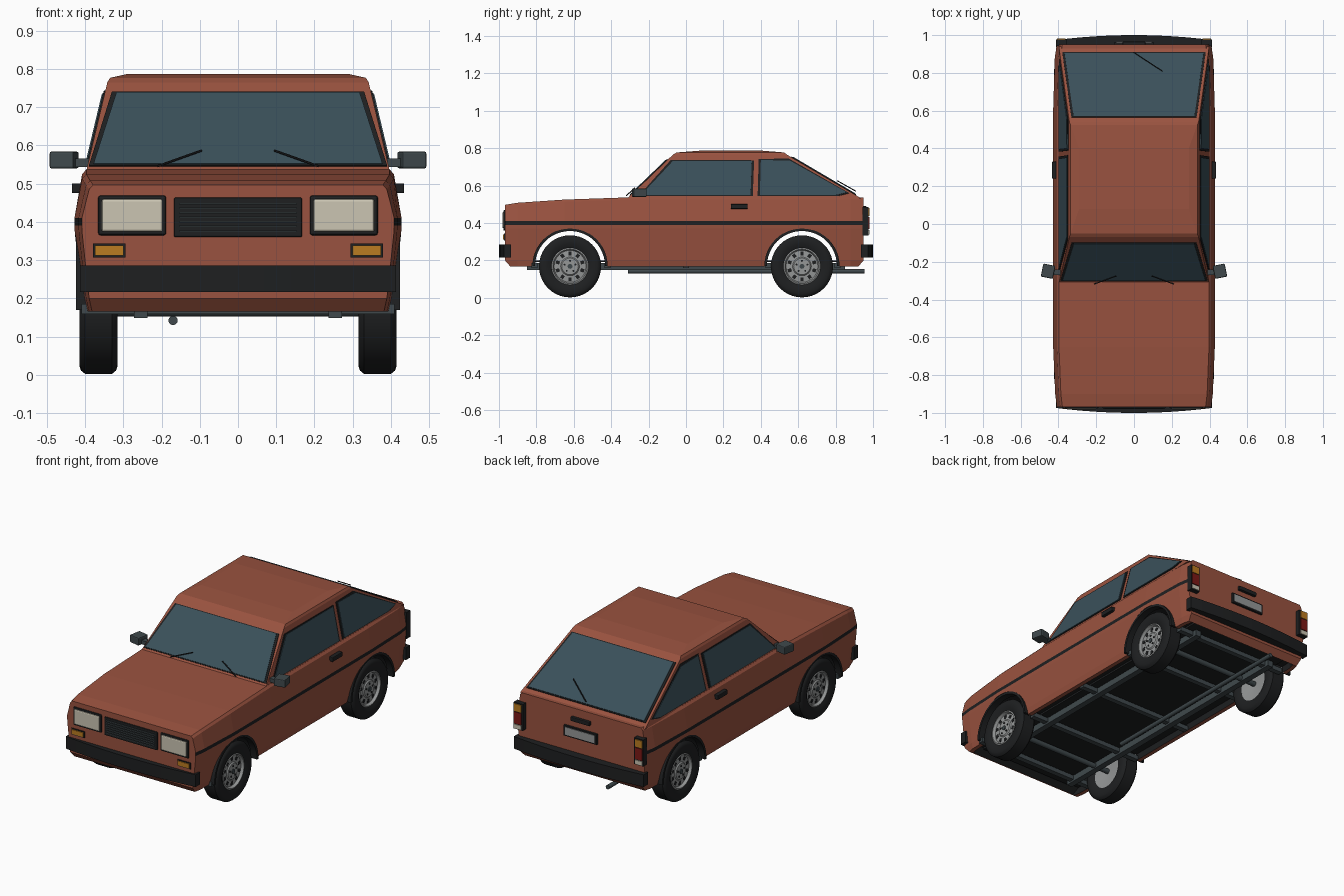
import bpy, bmesh
from math import sin, cos, pi, tau
from mathutils import Vector, Matrix

if "Cube" in bpy.data.objects:
    bpy.data.objects.remove(bpy.data.objects["Cube"])


def material(name, *rgb):
    m = bpy.data.materials.new(name)
    m.use_nodes = True
    m.diffuse_color = (*rgb, 1)
    bsdf = m.node_tree.nodes["Principled BSDF"]
    bsdf.inputs["Base Color"].default_value = (*rgb, 1)
    bsdf.inputs["Roughness"].default_value = 0.5
    return m


PAINT = material("paint", .32, .085, .05)
GLASS = material("glass", .042, .08, .102)
BLACK = material("black_trim", .013, .014, .015)
METAL = material("dark_metal", .05, .066, .072)
CREAM = material("lamp_glass", .6, .56, .45)
AMBER = material("amber", .5, .2, .015)
RED = material("red_lamp", .2, .01, .008)
ALLOY = material("alloy", .3, .31, .31)


def finish(name, bm, *mats, smooth=False):
    bmesh.ops.recalc_face_normals(bm, faces=bm.faces)
    me = bpy.data.meshes.new(name)
    bm.to_mesh(me)
    bm.free()
    for m in mats:
        me.materials.append(m)
    ob = bpy.data.objects.new(name, me)
    bpy.context.collection.objects.link(ob)
    if smooth:
        bpy.ops.object.select_all(action='DESELECT')
        ob.select_set(True)
        bpy.context.view_layer.objects.active = ob
        bpy.ops.object.shade_smooth_by_angle(angle=0.6)
    return ob


def box(name, centre, size, mat, rot=None, bevel=0):
    bm = bmesh.new()
    bmesh.ops.create_cube(bm, size=1, matrix=Matrix.Diagonal((*size, 1)))
    if bevel:
        bmesh.ops.bevel(bm, geom=bm.edges[:], offset=bevel, segments=2,
                        profile=.5, affect='EDGES')
    bm.transform(Matrix.Translation(centre) @ (rot or Matrix()))
    return finish(name, bm, mat)


def prism(name, pts, vec, mat):
    bm = bmesh.new()
    face = bm.faces.new([bm.verts.new(p) for p in pts])
    new = bmesh.ops.extrude_face_region(bm, geom=[face], use_keep_orig=True)["geom"]
    bmesh.ops.translate(bm, vec=vec, verts=[v for v in new if isinstance(v, bmesh.types.BMVert)])
    return finish(name, bm, mat)


def rod(name, a, b, r, mat, sides=16):
    a, b = Vector(a), Vector(b)
    bm = bmesh.new()
    turn = (b - a).to_track_quat('Z', 'Y').to_matrix().to_4x4()
    bmesh.ops.create_cone(bm, cap_ends=True, segments=sides, radius1=r, radius2=r,
                          depth=(b - a).length, matrix=Matrix.Translation((a + b) / 2) @ turn)
    return finish(name, bm, mat, smooth=True)


def lathe(name, profile, centre, mat, arc=tau, steps=40):
    """Sweep a closed (x, radius) profile about the x axis."""
    bm = bmesh.new()
    full = arc == tau
    rings = [[bm.verts.new(Vector(centre) + Vector((x, r * cos(arc * i / steps), r * sin(arc * i / steps))))
              for x, r in profile] for i in range(steps + (not full))]
    n = len(profile)
    for i in range(steps):
        a, b = rings[i], rings[(i + 1) % len(rings)]
        for j in range(n):
            k = (j + 1) % n
            bm.faces.new((a[j], a[k], b[k], b[j]))
    if not full:
        bm.faces.new(rings[0])
        bm.faces.new(rings[-1])
    return finish(name, bm, mat, smooth=True)


# Lower body: cross-sections lofted from nose to tail
def section(y, width, top, floor):
    half = [(.37, floor), (.375, .166), (.4, .166), (.408, .2), (.427, .37), (.428, .39),
            (.428, .41), (.408, top - .012), (.397, top)]
    tuck = -.03 if y > 0 else .03
    half = [(x * width, y + (tuck if abs(y) > .94 and z < .19 else 0), z) for x, z in half]
    return half + [(-x, yy, z) for x, yy, z in reversed(half)]


stations = [(-.968, .955, .497, .17), (-.9, .975, .508, .2), (-.65, 1, .525, .2),
            (-.3, 1, .537, .2), (.6, 1, .537, .2), (.88, .98, .537, .2), (.95, .955, .537, .17)]
bm = bmesh.new()
rings = [[bm.verts.new(p) for p in section(*s)] for s in stations]
n = len(rings[0])
dark_rows = (0, 5, n - 7, n - 2, n - 1)
for a, b in zip(rings, rings[1:]):
    for j in range(n):
        k = (j + 1) % n
        bm.faces.new((a[j], a[k], b[k], b[j])).material_index = int(j in dark_rows)
for ring in (rings[0], rings[-1]):
    for j in range(n // 2 - 1):
        bm.faces.new((ring[j], ring[j + 1], ring[n - 2 - j], ring[n - 1 - j]))
body = finish("lower_body", bm, PAINT, BLACK)

# Wheel arches cut through the body
for y in (-.62, .62):
    cutter = rod("arch_cutter", (-.6, y, .17), (.6, y, .17), .2, BLACK, 48)
    cutter.hide_render = True
    mod = body.modifiers.new("arch", 'BOOLEAN')
    mod.operation, mod.solver, mod.object = 'DIFFERENCE', 'EXACT', cutter
    mod.material_mode = 'TRANSFER'
    bpy.context.view_layer.objects.active = body
    bpy.ops.object.modifier_apply(modifier=mod.name)
    bpy.data.objects.remove(cutter)

# Cabin: stacked rectangles up to a gently crowned roof
bm = bmesh.new()
levels = [(.53, .398, -.315, .94), (.765, .342, -.07, .54), (.777, .335, -.05, .525), (.787, .29, .08, .4)]
rings = [[bm.verts.new(p) for p in ((x, f, z), (x, r, z), (-x, r, z), (-x, f, z))] for z, x, f, r in levels]
for a, b in zip(rings, rings[1:]):
    for j in range(4):
        k = (j + 1) % 4
        bm.faces.new((a[j], a[k], b[k], b[j]))
bm.faces.new(rings[0])
bm.faces.new(rings[-1])
finish("cabin", bm, PAINT)


def window(name, pts, normal):
    pts = [Vector(p) for p in pts]
    mid = sum(pts, Vector()) / len(pts)
    seal = [p + (p - mid).normalized() * .013 for p in pts]
    prism(name + "_seal", seal, Vector(normal) * .004, BLACK)
    prism(name, pts, Vector(normal) * .007, GLASS)


def slope(z, low, high):
    return low + (high - low) * (z - .53) / .235


def end_pane(low, high, *corners):
    right = [(x, slope(z, low, high), z) for x, z in corners]
    return right + [(-x, y, z) for x, y, z in reversed(right)]


window("windscreen", end_pane(-.315, -.07, (.378, .548), (.318, .735)), (0, -.69, .72))
window("rear_window", end_pane(.94, .54, (.368, .552), (.32, .748)), (0, .51, .86))

panes = {"front_side_window": [(-.24, .548), (.345, .548), (.352, .73), (-.07, .73)],
         "rear_side_window": [(.395, .548), (.8, .548), (.86, .562), (.555, .732), (.4, .735)]}
for s, side in ((1, "left"), (-1, "right")):
    for name, outline in panes.items():
        window(f"{side}_{name}", [(s * slope(z, .398, .342), y, z) for y, z in outline], (s * .97, 0, .23))
    # Mirrors and door handles
    box(f"{side}_mirror", (s * .455, -.25, .562), (.065, .07, .044), METAL, Matrix.Rotation(s * .2, 4, 'Z'), .005)
    box(f"{side}_mirror_arm", (s * .412, -.255, .555), (.05, .03, .022), METAL)
    box(f"{side}_door_handle", (s * .422, .285, .488), (.026, .09, .026), BLACK, bevel=.004)
    # Front lamps
    box(f"{side}_headlamp_frame", (s * .277, -.968, .417), (.178, .016, .104), BLACK, bevel=.006)
    box(f"{side}_headlamp", (s * .277, -.972, .417), (.16, .018, .086), CREAM, bevel=.006)
    box(f"{side}_indicator_frame", (s * .337, -.966, .325), (.084, .014, .036), BLACK)
    box(f"{side}_indicator", (s * .337, -.97, .325), (.074, .016, .026), AMBER)
    # Tail lamps
    box(f"{side}_tail_lamp_frame", (s * .383, .96, .41), (.058, .034, .152), BLACK)
    for part, z, h, m in (("amber", .459, .042, AMBER), ("red", .4, .066, RED), ("white", .35, .024, CREAM)):
        box(f"{side}_tail_lamp_{part}", (s * .385, .965, z), (.046, .034, h), m)
    # Windscreen wiper and chassis rail
    rod(f"{side}_wiper", (s * .21, -.318, .546), (s * .095, -.276, .587), .003, BLACK, 6)
    box(f"{side}_chassis_rail", (s * .255, 0, .167), (.035, 1.7, .036), METAL)

rod("rear_wiper", (0, .908, .57), (.15, .81, .625), .003, BLACK, 6)

# Grille, tailgate handle and number plate
box("grille_frame", (0, -.968, .412), (.335, .016, .104), BLACK, bevel=.004)
for i in range(7):
    box("grille_slat", (0, -.976, .376 + i * .012), (.31, .008, .004), METAL)
box("tailgate_handle", (0, .955, .478), (.12, .022, .024), BLACK, bevel=.004)
box("plate_frame", (0, .954, .4), (.21, .016, .06), BLACK)
box("number_plate", (0, .958, .4), (.19, .014, .044), ALLOY)

# Bowed bumpers
for s, end in ((-1, "front"), (1, "rear")):
    xs = [.413 * (i / 6 - 1) for i in range(13)]
    outline = [(x, s * (.974 + .026 * (1 - (x / .413) ** 2)), .216) for x in xs]
    outline += [(.413, s * .935, .216), (-.413, s * .935, .216)]
    prism(f"{end}_bumper", outline, (0, 0, .07), BLACK)

# Wheels with arch trims
tyre = [(-.04, .098), (-.05, .12), (-.05, .145), (-.046, .157), (-.035, .166), (.035, .166),
        (.046, .157), (.05, .145), (.05, .12), (.04, .098)]
rim = [(-.03, .001), (-.04, .1), (.04, .1), (.043, .092), (.028, .085), (.031, .05), (.037, .044), (.037, .001)]
lip = [(.385, .187), (.424, .187), (.424, .201), (.385, .201)]
for y, end in ((-.62, "front"), (.62, "rear")):
    rod(f"{end}_axle", (-.34, y, .168), (.34, y, .168), .015, METAL)
    for s, side in ((1, "left"), (-1, "right")):
        hub = Vector((s * .365, y, .168))
        name = f"{end}_{side}"
        lathe(name + "_tyre", [(s * x, r) for x, r in tyre], hub, BLACK)
        lathe(name + "_rim", [(s * x, r) for x, r in rim], hub, ALLOY)
        lathe(name + "_arch_trim", [(s * x, r) for x, r in lip], (0, y, .17), BLACK, pi, 24)
        rod(name + "_hub_cap", hub, hub + Vector((s * .042, 0, 0)), .013, METAL)
        for i in range(10):
            spin = Matrix.Rotation(tau * i / 10, 4, 'X')
            box(name + "_rim_hole", hub + spin @ Vector((s * .029, 0, .069)), (.005, .018, .02), BLACK, spin)
        for i in range(5):
            p = hub + Matrix.Rotation(tau * i / 5, 4, 'X') @ Vector((s * .036, 0, .03))
            rod(name + "_wheel_nut", p, p + Vector((s * .004, 0, 0)), .006, BLACK, 6)

# Underside
box("floor_panel", (0, 0, .195), (.63, 1.8, .01), BLACK)
for y, half in ((-.81, .41), (-.42, .37), (0, .37), (.44, .4), (.81, .36)):
    box("cross_member", (0, y, .172), (half * 2, .03, .026), METAL)
rod("exhaust_pipe", (-.17, -.31, .142), (-.17, .955, .142), .012, METAL)
